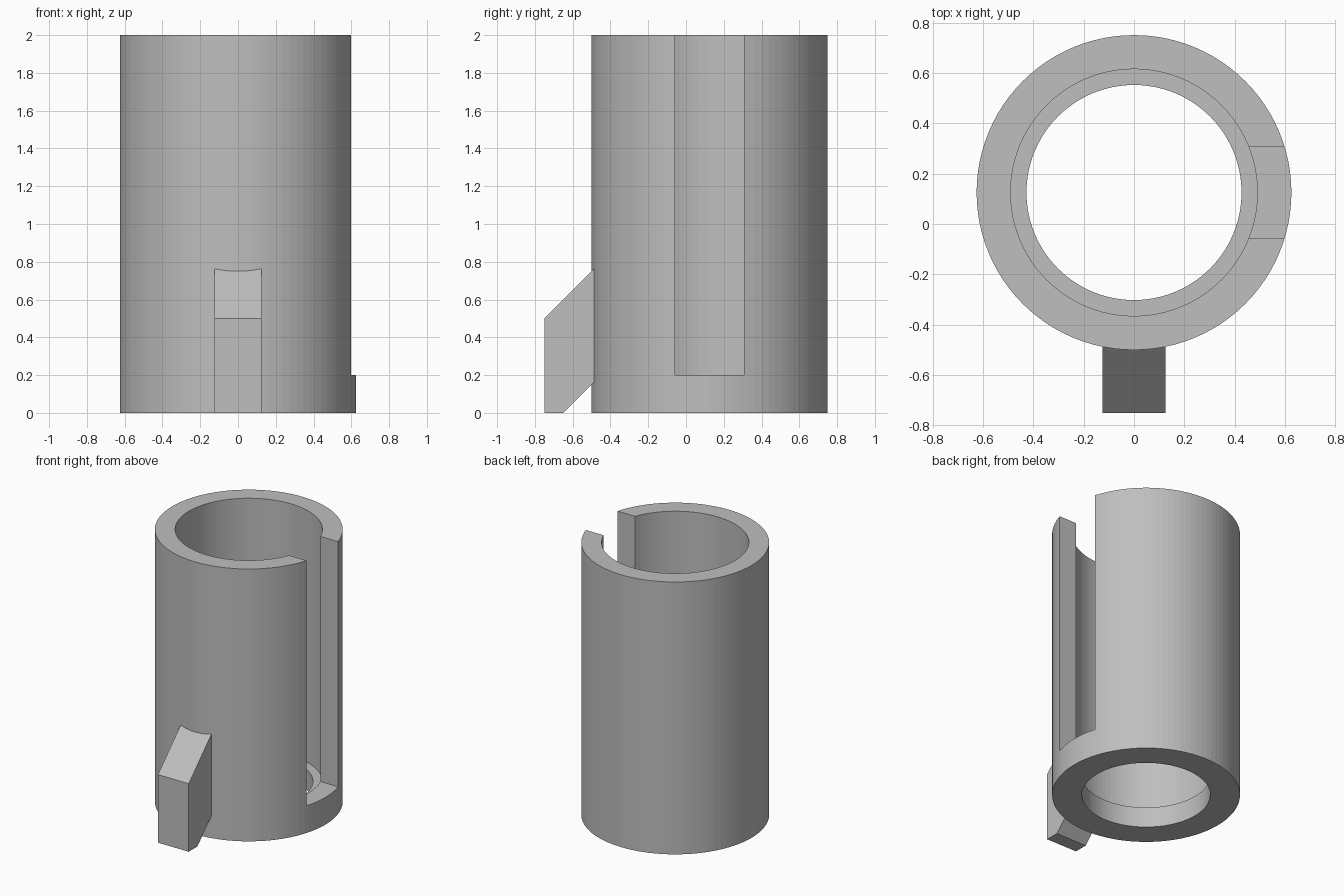
import bpy
import bmesh
import math

cube = bpy.data.objects.get("Cube")
if cube:
    bpy.data.objects.remove(cube, do_unlink=True)

SEGMENTS = 96
CENTRE_Y = 0.125
OUTER, BORE, LIP = 0.625, 0.49, 0.427
HEIGHT, LIP_TOP, SLOT_FLOOR = 2.0, 0.15, 0.2

grey = bpy.data.materials.new("plain_grey")
grey.use_nodes = True
colour = (0.52, 0.52, 0.52, 1)
grey.diffuse_color = colour
grey.node_tree.nodes["Principled BSDF"].inputs["Base Color"].default_value = colour


def finish(name, bm):
    bmesh.ops.recalc_face_normals(bm, faces=bm.faces[:])
    mesh = bpy.data.meshes.new(name)
    bm.to_mesh(mesh)
    bm.free()
    mesh.materials.append(grey)
    obj = bpy.data.objects.new(name, mesh)
    bpy.context.collection.objects.link(obj)
    return obj


def lathe(name, profile):
    """Turn a closed (radius, z) profile around the tube axis."""
    bm = bmesh.new()
    rings = []
    for i in range(SEGMENTS):
        a = 2 * math.pi * i / SEGMENTS
        rings.append([bm.verts.new((r * math.cos(a), CENTRE_Y + r * math.sin(a), z))
                      for r, z in profile])
    n = len(profile)
    for i, ring in enumerate(rings):
        following = rings[(i + 1) % SEGMENTS]
        for j in range(n):
            k = (j + 1) % n
            bm.faces.new((ring[j], following[j], following[k], ring[k]))
    return finish(name, bm)


def extrude_x(name, profile, x0, x1):
    """Extrude a (y, z) profile along x."""
    bm = bmesh.new()
    face = bm.faces.new([bm.verts.new((x0, y, z)) for y, z in profile])
    moved = bmesh.ops.extrude_face_region(bm, geom=[face])["geom"]
    verts = [v for v in moved if isinstance(v, bmesh.types.BMVert)]
    bmesh.ops.translate(bm, verts=verts, vec=(x1 - x0, 0, 0))
    return finish(name, bm)


def boolean(target, tool, operation):
    mod = target.modifiers.new(tool.name, "BOOLEAN")
    mod.operation = operation
    mod.solver = "EXACT"
    mod.object = tool
    bpy.context.view_layer.objects.active = target
    bpy.ops.object.modifier_apply(modifier=mod.name)
    bpy.data.objects.remove(tool, do_unlink=True)


# Tube with a narrower lip at the bottom of its bore
tube = lathe("tube", [(OUTER, 0), (OUTER, HEIGHT), (BORE, HEIGHT),
                      (BORE, LIP_TOP), (LIP, LIP_TOP), (LIP, 0)])

# Open-topped slot through the left wall
slot = extrude_x("slot_cutter", [(-0.057, SLOT_FLOOR), (0.307, SLOT_FLOOR),
                                 (0.307, 2.2), (-0.057, 2.2)], 0.2, 0.8)
boolean(tube, slot, "DIFFERENCE")

# Bevelled lug on the front, sunk into the wall
lug = extrude_x("front_lug", [(-0.75, 0), (-0.65, 0), (-0.45, 0.2),
                              (-0.45, 0.8), (-0.75, 0.5)], -0.125, 0.125)
boolean(tube, lug, "UNION")
tube.name = "slotted_tube"
